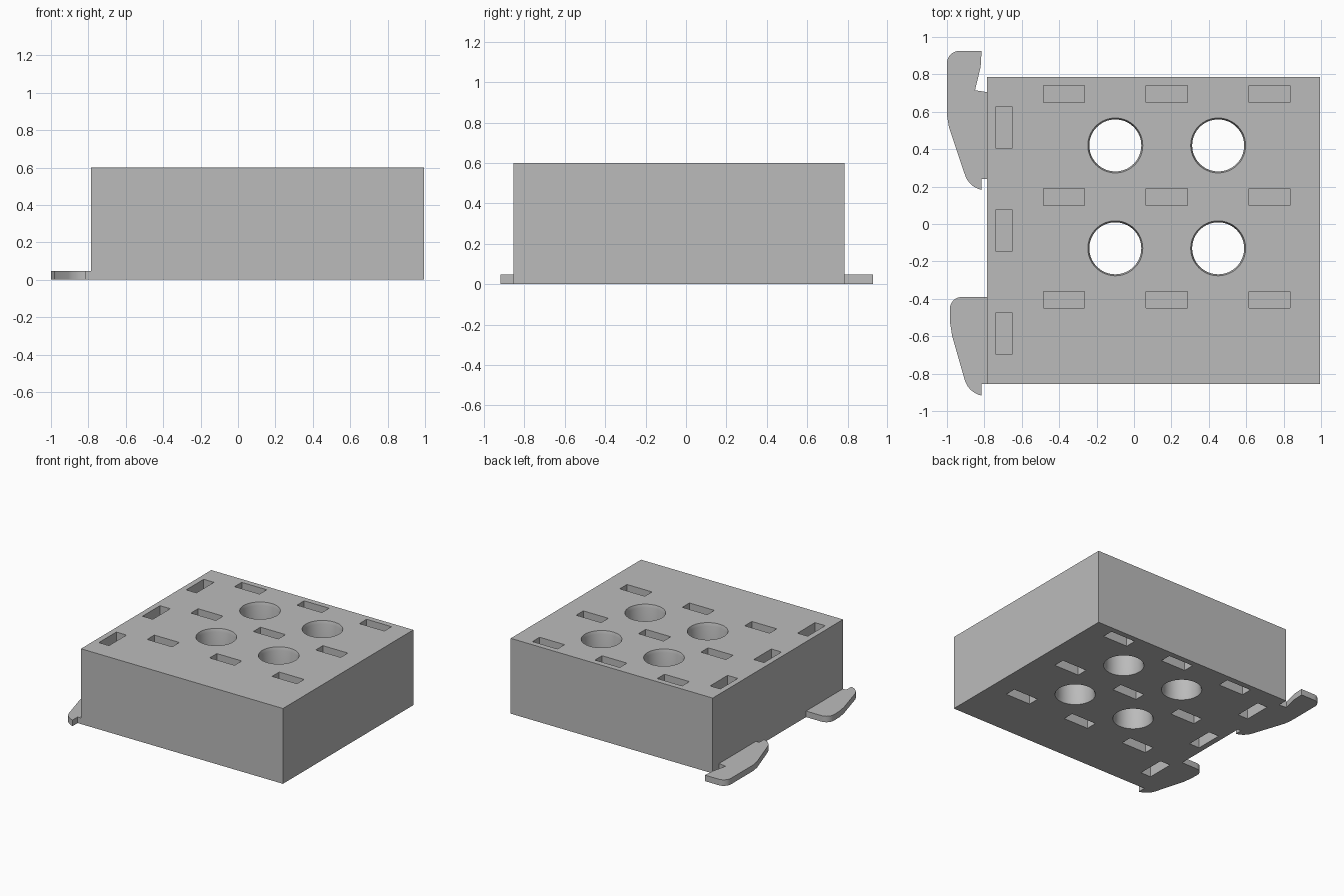
import bpy, bmesh, math
from mathutils import Matrix, Vector

old = bpy.data.objects.get("Cube")
if old:
    bpy.data.objects.remove(old)

grey = bpy.data.materials.new("light grey")
grey.use_nodes = True
colour = (0.5, 0.5, 0.5, 1)
grey.diffuse_color = colour
grey.node_tree.nodes["Principled BSDF"].inputs["Base Color"].default_value = colour

HEIGHT = 0.6
TAB_HEIGHT = 0.048
SLOT_DEPTH = 0.2


def add_box(bm, lo, hi):
    lo, hi = Vector(lo), Vector(hi)
    bmesh.ops.create_cube(bm, size=1, matrix=Matrix.Translation((lo + hi) / 2)
                          @ Matrix.Diagonal((*(hi - lo), 1)))


def add_spindle(bm, x, y, rings, sides=64):
    """Closed solid of stacked (radius, height) rings about a vertical axis."""
    loops = [[bm.verts.new((x + r * math.cos(math.tau * i / sides),
                            y + r * math.sin(math.tau * i / sides), z))
              for i in range(sides)] for r, z in rings]
    for low, high in zip(loops, loops[1:]):
        for i in range(sides):
            j = (i + 1) % sides
            bm.faces.new((low[i], low[j], high[j], high[i]))
    bm.faces.new(loops[0][::-1])
    bm.faces.new(loops[-1])


def make_object(name, bm):
    bmesh.ops.recalc_face_normals(bm, faces=bm.faces)
    mesh = bpy.data.meshes.new(name)
    bm.to_mesh(mesh)
    bm.free()
    obj = bpy.data.objects.new(name, mesh)
    bpy.context.collection.objects.link(obj)
    mesh.materials.append(grey)
    return obj


def shade(obj):
    bpy.ops.object.select_all(action='DESELECT')
    obj.select_set(True)
    bpy.context.view_layer.objects.active = obj
    bpy.ops.object.shade_smooth_by_angle(angle=math.radians(25))


# Main block
bm = bmesh.new()
add_box(bm, (-0.785, -0.855, 0), (0.995, 0.785, HEIGHT))
block = make_object("block", bm)

# Cutter: four through holes with chamfered rims
bm = bmesh.new()
for x in (-0.1, 0.45):
    for y in (-0.13, 0.42):
        add_spindle(bm, x, y, [(0.147, -0.05), (0.147, 0), (0.139, 0.025),
                               (0.139, HEIGHT - 0.025), (0.147, HEIGHT),
                               (0.147, HEIGHT + 0.05)])

# Cutter: blind slots in the top and the bottom
slots = [(x, y, 0.11, 0.045) for x in (-0.375, 0.175, 0.725)
         for y in (-0.405, 0.145, 0.695)]
slots += [(-0.695, y, 0.045, 0.11) for y in (-0.585, -0.035, 0.515)]
for x, y, dx, dy in slots:
    for z0, z1 in ((-0.05, SLOT_DEPTH), (HEIGHT - SLOT_DEPTH, HEIGHT + 0.05)):
        add_box(bm, (x - dx, y - dy, z0), (x + dx, y + dy, z1))
cutter = make_object("cutter", bm)
cutter.hide_render = True

cut = block.modifiers.new("openings", 'BOOLEAN')
cut.operation = 'DIFFERENCE'
cut.solver = 'EXACT'
cut.object = cutter
bpy.context.view_layer.objects.active = block
bpy.ops.object.modifier_apply(modifier=cut.name)
bpy.data.objects.remove(cutter)
shade(block)


def arc(cx, cy, r, start, end, steps=8):
    angles = [math.radians(start + (end - start) * i / steps) for i in range(steps + 1)]
    return [(cx + r * math.cos(a), cy + r * math.sin(a)) for a in angles]


def make_tab(name, outline):
    bm = bmesh.new()
    base = bm.faces.new([bm.verts.new((x, y, 0)) for x, y in outline])
    top = bmesh.ops.extrude_face_region(bm, geom=[base])["geom"]
    bmesh.ops.translate(bm, vec=(0, 0, TAB_HEIGHT),
                        verts=[v for v in top if isinstance(v, bmesh.types.BMVert)])
    shade(make_object(name, bm))


# Hooked side tabs, each with a rounded shoulder and a curved toe
make_tab("back_hook",
         [(-0.785, 0.705), (-0.85, 0.715), (-0.82, 0.84), (-0.815, 0.925)]
         + arc(-0.935, 0.86, 0.065, 90, 180)
         + [(-1, 0.58), (-0.99, 0.52)]
         + arc(-0.79, 0.3, 0.12, 195, 258)
         + [(-0.815, 0.24), (-0.785, 0.24)])
make_tab("front_hook",
         [(-0.785, -0.39)]
         + arc(-0.92, -0.455, 0.065, 90, 180)
         + [(-0.983, -0.53), (-0.972, -0.6)]
         + arc(-0.79, -0.8, 0.12, 195, 258)
         + [(-0.815, -0.855), (-0.785, -0.855)])
